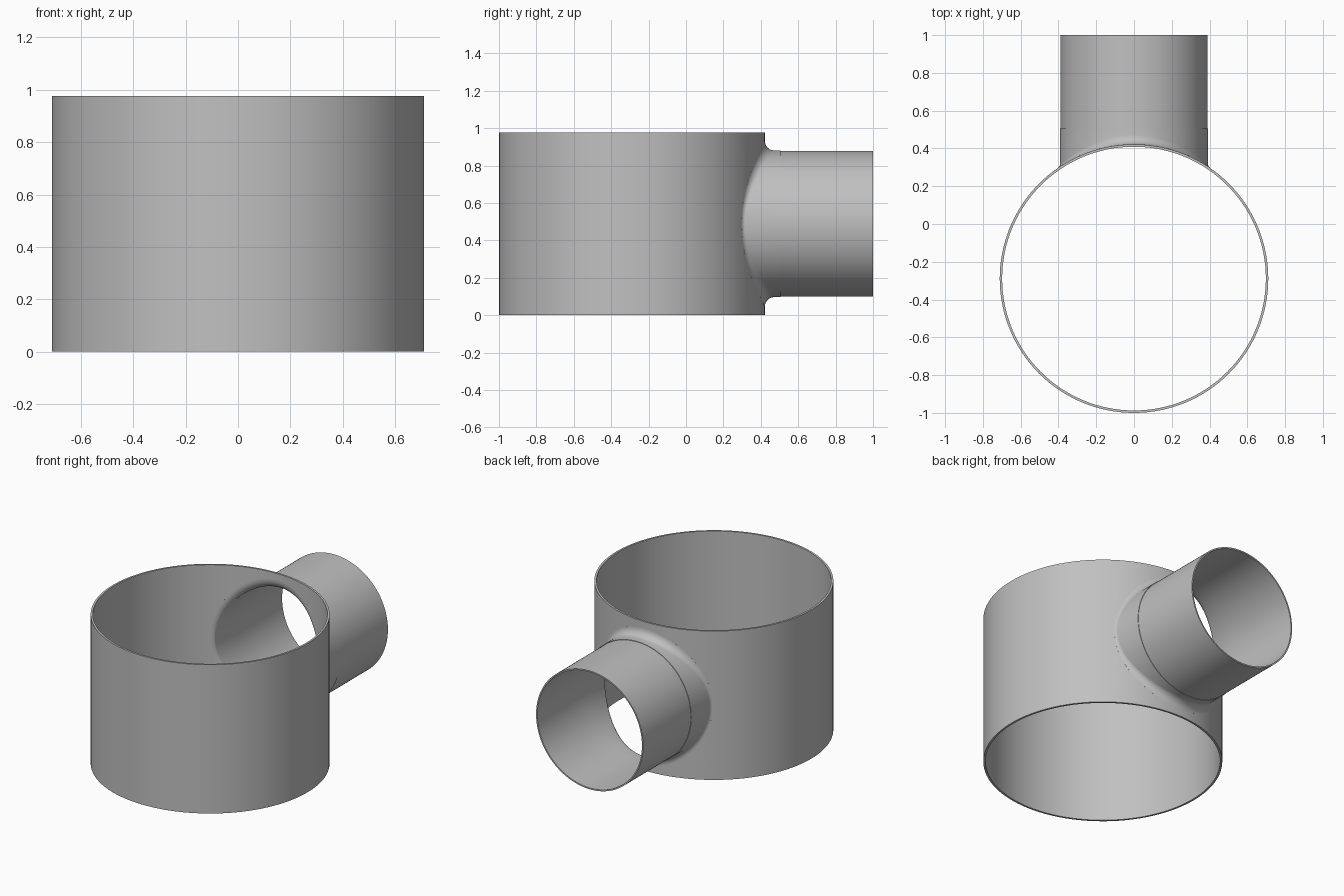
import bpy, bmesh
from math import sin, cos, pi, sqrt, radians

if "Cube" in bpy.data.objects:
    bpy.data.objects.remove(bpy.data.objects["Cube"])

RADIUS, WALL, HEIGHT, CENTRE_Y = 0.711, 0.013, 0.977, -0.289
COLLAR_R, PIPE_R, PIPE_WALL = 0.392, 0.389, 0.009
AXIS_Z, COLLAR_END, PIPE_END = HEIGHT / 2, 0.505, 1.0
SIDES = 128

grey = bpy.data.materials.new("Steel grey")
grey.use_nodes = True
grey.diffuse_color = (0.53, 0.53, 0.53, 1)
grey.node_tree.nodes["Principled BSDF"].inputs["Base Color"].default_value = grey.diffuse_color


def loft(name, rings, closed=False, caps=False):
    """Skin a list of equal rings; closed joins the last ring to the first."""
    bm = bmesh.new()
    rows = [[bm.verts.new(p) for p in ring] for ring in rings]
    pairs = list(zip(rows, rows[1:])) + ([(rows[-1], rows[0])] if closed else [])
    for a, b in pairs:
        for i in range(len(a)):
            j = (i + 1) % len(a)
            bm.faces.new((a[i], a[j], b[j], b[i]))
    if caps:
        bm.faces.new(rows[0])
        bm.faces.new(rows[-1])
    bmesh.ops.recalc_face_normals(bm, faces=bm.faces)
    mesh = bpy.data.meshes.new(name)
    bm.to_mesh(mesh)
    bm.free()
    mesh.materials.append(grey)
    obj = bpy.data.objects.new(name, mesh)
    bpy.context.collection.objects.link(obj)
    return obj


def smooth(obj):
    bpy.ops.object.select_all(action="DESELECT")
    obj.select_set(True)
    bpy.context.view_layer.objects.active = obj
    bpy.ops.object.shade_smooth_by_angle(angle=radians(30))


ANGLES = [2 * pi * i / SIDES for i in range(SIDES)]


def upright_ring(r, z):
    return [(r * cos(t), CENTRE_Y + r * sin(t), z) for t in ANGLES]


def flare(t):
    """Fillet size, widest above and below the branch."""
    return 0.01 + 0.04 * sin(t) ** 2


def on_drum(t, r, drum_r):
    """Point on the drum wall at branch angle t and branch radius r."""
    x = r * cos(t)
    return (x, CENTRE_Y + sqrt(drum_r ** 2 - x ** 2), AXIS_Z + r * sin(t))


def branch_ring(r, y):
    return [(r * cos(t), y, AXIS_Z + r * sin(t)) for t in ANGLES]


def fillet_rings(r, drum_r, steps=8):
    """Rounded transition from the drum wall to the branch."""
    rings = []
    for k in range(steps + 1):
        u = k / steps
        w = ((1 - u) ** 2, sqrt(2) * u * (1 - u), u * u)
        ring = []
        for t in ANGLES:
            start = on_drum(t, COLLAR_R + flare(t), drum_r)
            corner = on_drum(t, r, drum_r)
            end = (corner[0], corner[1] + flare(t), corner[2])
            ring.append([sum(f * p for f, p in zip(w, trio)) / sum(w)
                         for trio in zip(start, corner, end)])
        rings.append(ring)
    return rings


# Main drum, open at both ends
inner = RADIUS - WALL
drum = loft("main_drum", [upright_ring(RADIUS, 0), upright_ring(RADIUS, HEIGHT),
                          upright_ring(inner, HEIGHT), upright_ring(inner, 0)], closed=True)

# Opening in the back wall
outline = [((COLLAR_R + flare(t)) * cos(t), AXIS_Z + (COLLAR_R + flare(t)) * sin(t))
           for t in ANGLES]
cutter = loft("opening_cutter", [[(x, y, z) for x, z in outline] for y in (0, 0.8)], caps=True)
cut = drum.modifiers.new("opening", "BOOLEAN")
cut.operation, cut.solver, cut.object = "DIFFERENCE", "EXACT", cutter
bpy.context.view_layer.objects.active = drum
bpy.ops.object.modifier_apply(modifier=cut.name)
bpy.data.objects.remove(cutter)
smooth(drum)

# Flared collar drawn out of the drum
bore = PIPE_R - PIPE_WALL
collar = loft("flared_collar",
              fillet_rings(COLLAR_R, RADIUS)
              + [branch_ring(COLLAR_R, COLLAR_END), branch_ring(bore, COLLAR_END)]
              + fillet_rings(bore, inner)[::-1], closed=True)
smooth(collar)

# Straight branch pipe
pipe = loft("branch_pipe", [branch_ring(PIPE_R, COLLAR_END), branch_ring(PIPE_R, PIPE_END),
                            branch_ring(bore, PIPE_END), branch_ring(bore, COLLAR_END)], closed=True)
smooth(pipe)
